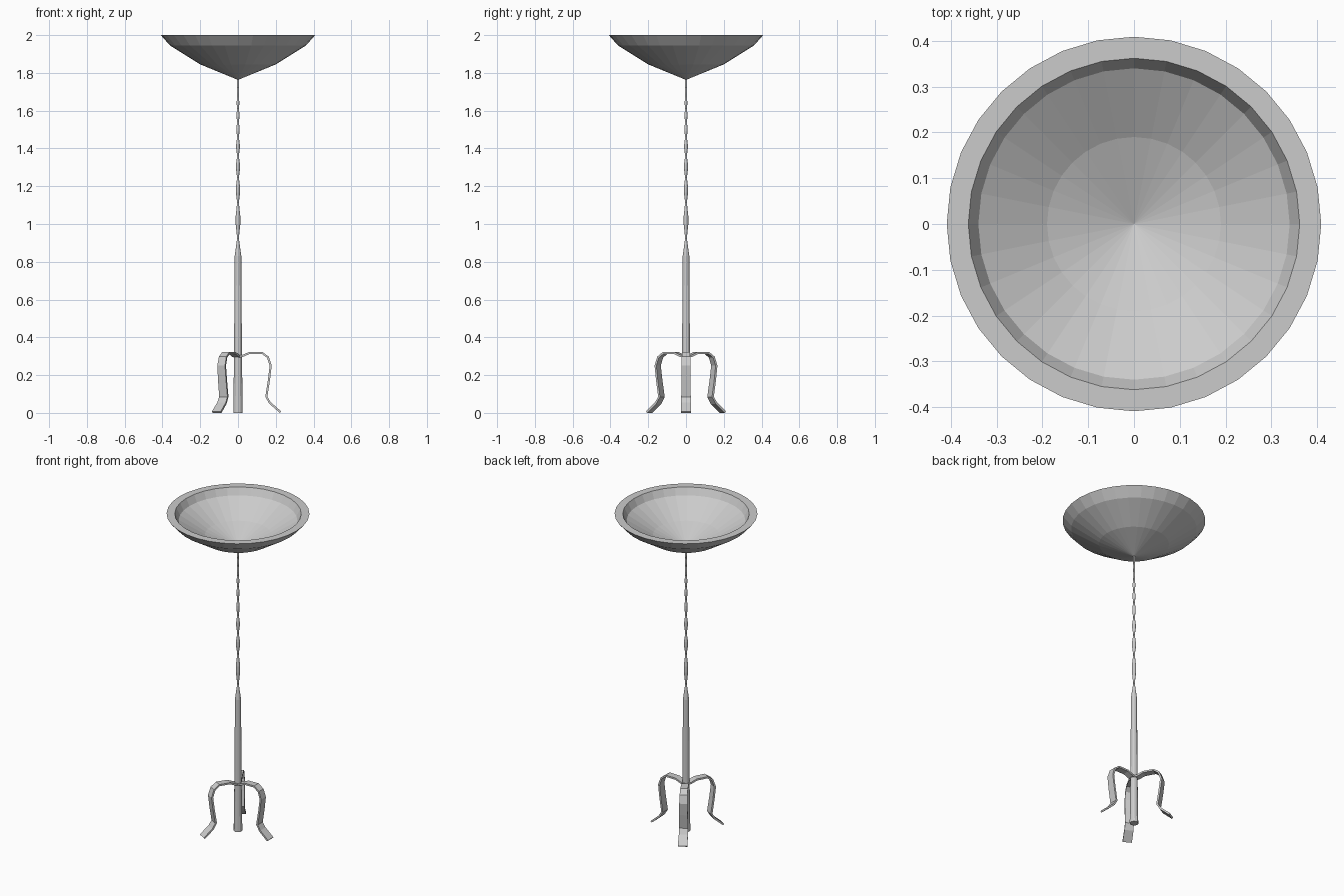
import bpy, bmesh
from math import sin, cos, pi
from mathutils import Vector

if "Cube" in bpy.data.objects:
    bpy.data.objects.remove(bpy.data.objects["Cube"])


def finish(name, bm):
    bmesh.ops.remove_doubles(bm, verts=bm.verts, dist=1e-5)
    bmesh.ops.recalc_face_normals(bm, faces=bm.faces)
    me = bpy.data.meshes.new(name)
    bm.to_mesh(me)
    bm.free()
    ob = bpy.data.objects.new(name, me)
    bpy.context.collection.objects.link(ob)
    return ob


def lathe(name, profile, sides):
    """Spin an (r, z) profile that starts and ends on the z axis."""
    bm = bmesh.new()
    rings = []
    for r, z in profile:
        if r == 0:
            rings.append([bm.verts.new((0, 0, z))] * sides)
        else:
            rings.append([bm.verts.new((r * cos(2 * pi * i / sides), r * sin(2 * pi * i / sides), z))
                          for i in range(sides)])
    for a, b in zip(rings, rings[1:]):
        for i in range(sides):
            j = (i + 1) % sides
            bm.faces.new(list(dict.fromkeys((a[i], a[j], b[j], b[i]))))
    return finish(name, bm)


# Shallow faceted bowl with a flat rim and hollow inside
lathe("bowl", [(0, 1.763), (0.2, 1.845), (0.36, 1.945), (0.409, 2.0),
               (0.362, 2.0), (0.34, 1.957), (0.19, 1.867), (0, 1.79)], 32)

# Tapered pole that turns into a chain of shrinking beads
necks = [0.925, 1.115, 1.245, 1.36, 1.46, 1.54, 1.61, 1.67, 1.72, 1.768]
profile = [(0, 0), (0.025, 0), (0.021, 0.3), (0.0175, 0.83)]
for k, (z0, z1) in enumerate(zip(necks, necks[1:])):
    bulge = 0.0125 - 0.0009 * k
    d = z1 - z0
    profile += [(0.0045, z0), (bulge, z0 + d * 0.4), (bulge, z0 + d * 0.6)]
profile += [(0.0045, necks[-1]), (0, necks[-1])]
lathe("stem", profile, 12)

# Three flat bent strap legs, widening towards the foot
path = [(0.0, 0.297), (0.025, 0.302), (0.06, 0.317), (0.127, 0.318), (0.158, 0.295), (0.173, 0.25),
        (0.164, 0.175), (0.15, 0.085), (0.17, 0.052), (0.225, 0.004)]
pts = [Vector(p) for p in path]
for n in range(3):
    bm = bmesh.new()
    rings = []
    for i, p in enumerate(pts):
        t = (pts[min(i + 1, len(pts) - 1)] - pts[max(i - 1, 0)]).normalized()
        nrm = Vector((-t.y, t.x)) * 0.0055
        w = 0.019 + 0.008 * i / (len(pts) - 1)
        a, b = p + nrm, p - nrm
        rings.append([bm.verts.new((q.x, s * w, max(q.y, 0)))
                      for q, s in ((a, -1), (a, 1), (b, 1), (b, -1))])
    for a, b in zip(rings, rings[1:]):
        for i in range(4):
            j = (i + 1) % 4
            bm.faces.new((a[i], a[j], b[j], b[i]))
    bm.faces.new(rings[0])
    bm.faces.new(rings[-1])
    leg = finish(f"leg_{n + 1}", bm)
    leg.rotation_euler.z = n * 2 * pi / 3
